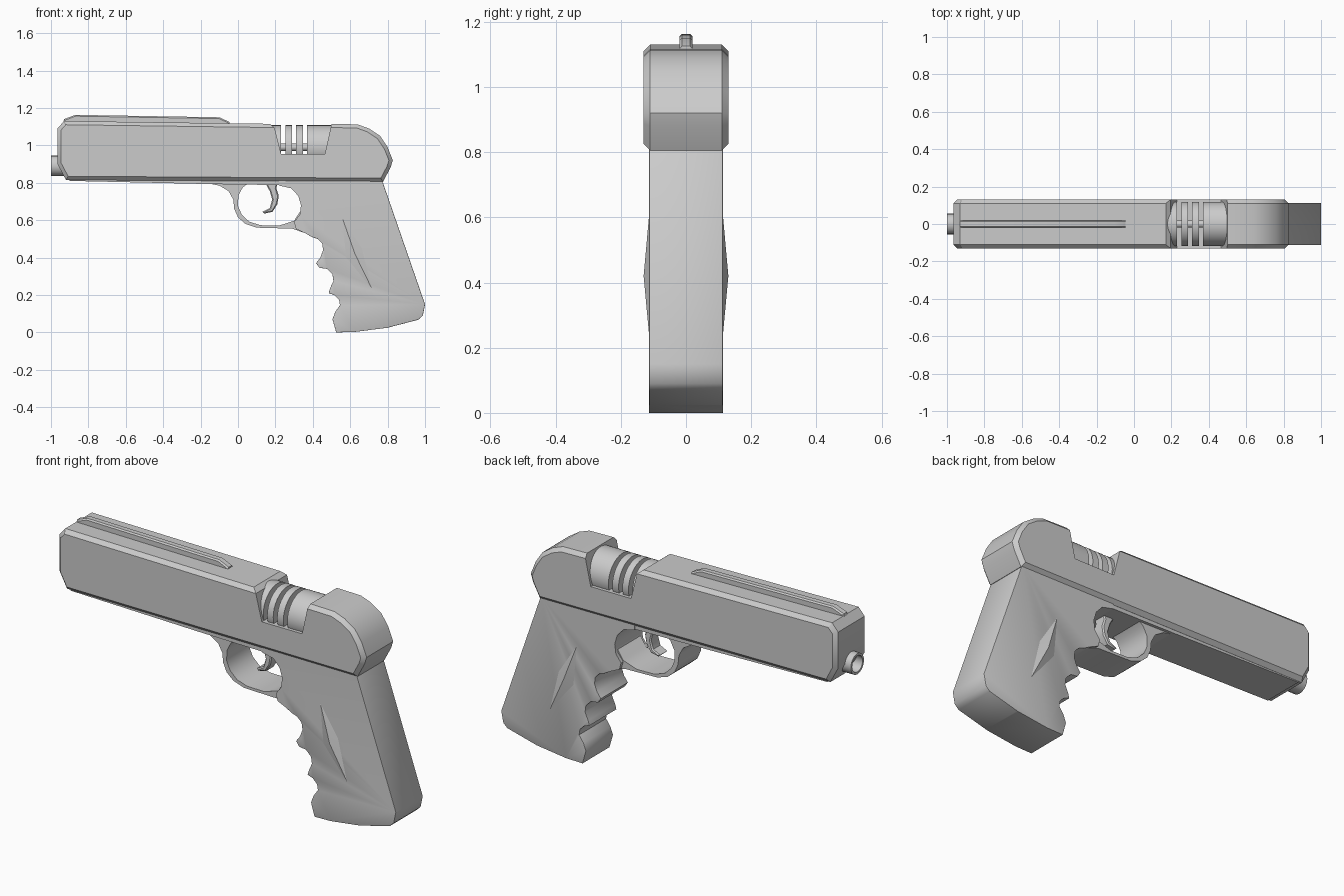
import bpy, bmesh, math
from mathutils import Matrix


def finish(name, bm, angle=32):
    bmesh.ops.recalc_face_normals(bm, faces=bm.faces[:])
    me = bpy.data.meshes.new(name)
    bm.to_mesh(me)
    bm.free()
    ob = bpy.data.objects.new(name, me)
    bpy.context.scene.collection.objects.link(ob)
    me.shade_smooth()
    me.set_sharp_from_angle(angle=math.radians(angle))
    return ob


def prism(name, pts, half, bevels=(), angle=32):
    """Extrude an (x, z) outline across y; bevels = (offset, segments, test(x, z)) on the side rims."""
    bm = bmesh.new()
    face = bm.faces.new([bm.verts.new((x, -half, z)) for x, z in pts])
    ext = bmesh.ops.extrude_face_region(bm, geom=[face])["geom"]
    bmesh.ops.translate(bm, vec=(0, 2 * half, 0),
                        verts=[v for v in ext if isinstance(v, bmesh.types.BMVert)])
    if not any(f for f in bm.faces if all(abs(v.co.y + half) < 1e-5 for v in f.verts)):
        bm.faces.new([v for v in bm.verts if v.co.y < 0])
    for offset, segments, test in bevels:
        rim = []
        for e in bm.edges:
            a, b = (v.co for v in e.verts)
            m = (a + b) / 2
            if abs(a.y - b.y) < 1e-5 and abs(abs(m.y) - half) < 1e-5 and test(m.x, m.z):
                rim.append(e)
        bmesh.ops.bevel(bm, geom=rim, offset=offset, segments=segments, profile=0.5,
                        affect='EDGES', clamp_overlap=True)
    return finish(name, bm, angle)


def lathe(name, profile, z, sides):
    """Revolve an (x, radius) profile around the barrel direction."""
    bm = bmesh.new()
    vs = [bm.verts.new((x, 0, r)) for x, r in profile]
    es = [bm.edges.new(p) for p in zip(vs, vs[1:])]
    bmesh.ops.spin(bm, geom=vs + es, cent=(0, 0, 0), axis=(1, 0, 0),
                   angle=math.tau, steps=sides, use_duplicate=False)
    bmesh.ops.remove_doubles(bm, verts=bm.verts[:], dist=1e-5)
    bmesh.ops.translate(bm, vec=(0, 0, z), verts=bm.verts[:])
    return finish(name, bm)


# Slide with open chamber window and rounded rear
slide = [(-0.92, 0.815), (-0.965, 0.90), (-0.965, 1.09), (-0.93, 1.13), (0.17, 1.115),
         (0.195, 1.095), (0.23, 0.955), (0.465, 0.955), (0.50, 1.115), (0.64, 1.112),
         (0.70, 1.09), (0.76, 1.05), (0.80, 0.99), (0.828, 0.92), (0.815, 0.88), (0.775, 0.805)]
prism("slide", slide, 0.13,
      [(0.02, 1, lambda x, z: not (0.17 < x < 0.50 and z > 0.9))])

# Sighting rib along the top
prism("sight_rib", [(-0.94, 1.10), (-0.93, 1.14), (-0.87, 1.163), (-0.10, 1.15), (-0.045, 1.125),
                    (-0.045, 1.10)], 0.02, [(0.007, 1, lambda x, z: z > 1.12)])

# Muzzle tube
lathe("muzzle", [(-0.90, 0.055), (-1.0, 0.055), (-1.0, 0.043), (-0.93, 0.043), (-0.93, 0)], 0.89, 20)

# Chamber with cooling slots
chamber = [(0.16, 0), (0.16, 0.118)]
for start in (0.23, 0.288, 0.347):
    chamber += [(start, 0.118), (start, 0.02), (start + 0.023, 0.02), (start + 0.023, 0.118)]
chamber += [(0.52, 0.118), (0.52, 0)]
lathe("chamber", chamber, 0.99, 32)

# Lower frame under the slide
prism("frame", [(-0.90, 0.83), (-0.90, 0.81), (-0.15, 0.793), (0.40, 0.785), (0.77, 0.80),
                (0.77, 0.83)], 0.11)

# Trigger guard loop
outer = [(-0.18, 0.80), (-0.10, 0.785), (-0.05, 0.755), (-0.025, 0.71), (-0.02, 0.66),
         (0.0, 0.615), (0.04, 0.58), (0.10, 0.56), (0.20, 0.557), (0.29, 0.555), (0.36, 0.53)]
inner = [(0.36, 0.66), (0.335, 0.65), (0.30, 0.597), (0.22, 0.571), (0.12, 0.573), (0.06, 0.592),
         (0.02, 0.63), (0.0, 0.675), (0.002, 0.73), (0.025, 0.775), (0.06, 0.80)]
prism("trigger_guard", outer + inner, 0.095, angle=40)

# Trigger
prism("trigger", [(0.14, 0.81), (0.17, 0.755), (0.183, 0.71), (0.17, 0.665), (0.13, 0.645),
                  (0.14, 0.635), (0.185, 0.645), (0.21, 0.685), (0.218, 0.73), (0.205, 0.77),
                  (0.215, 0.81)], 0.035, [(0.006, 1, lambda x, z: z < 0.8)], 40)

# Grip with finger grooves
back = lambda x, z: x + 0.36 * z > 0.80 and z < 0.80
front = lambda x, z: x + 0.36 * z < 0.72 and z < 0.54
grip = [(0.22, 0.82), (0.22, 0.785), (0.285, 0.77), (0.322, 0.73), (0.337, 0.68), (0.33, 0.63),
        (0.30, 0.59), (0.31, 0.553), (0.36, 0.53), (0.395, 0.51),
        (0.425, 0.50), (0.45, 0.475), (0.455, 0.44), (0.44, 0.40), (0.418, 0.37), (0.435, 0.345),
        (0.475, 0.34), (0.505, 0.31), (0.51, 0.275), (0.492, 0.235), (0.485, 0.21), (0.515, 0.20),
        (0.54, 0.175), (0.545, 0.145), (0.52, 0.11), (0.505, 0.07), (0.525, 0.0),
        (0.62, 0.002), (0.80, 0.025), (0.965, 0.068), (0.988, 0.09), (1.0, 0.15),
        (0.775, 0.80), (0.765, 0.82)]
prism("grip", grip, 0.113, [(0.03, 2, back), (0.014, 2, front)], 40)

# Raised diamond on each side of the grip
diamond = [(0.555, 0.62), (0.665, 0.45), (0.72, 0.225), (0.575, 0.40)]
for side, label in ((-1, "front"), (1, "back")):
    bm = bmesh.new()
    rim = [bm.verts.new((x, side * 0.112, z)) for x, z in diamond]
    peak = bm.verts.new((0.625, side * 0.13, 0.42))
    for i in range(4):
        bm.faces.new((rim[i], rim[(i + 1) % 4], peak))
    bm.faces.new(rim)
    finish("grip_diamond_" + label, bm)
